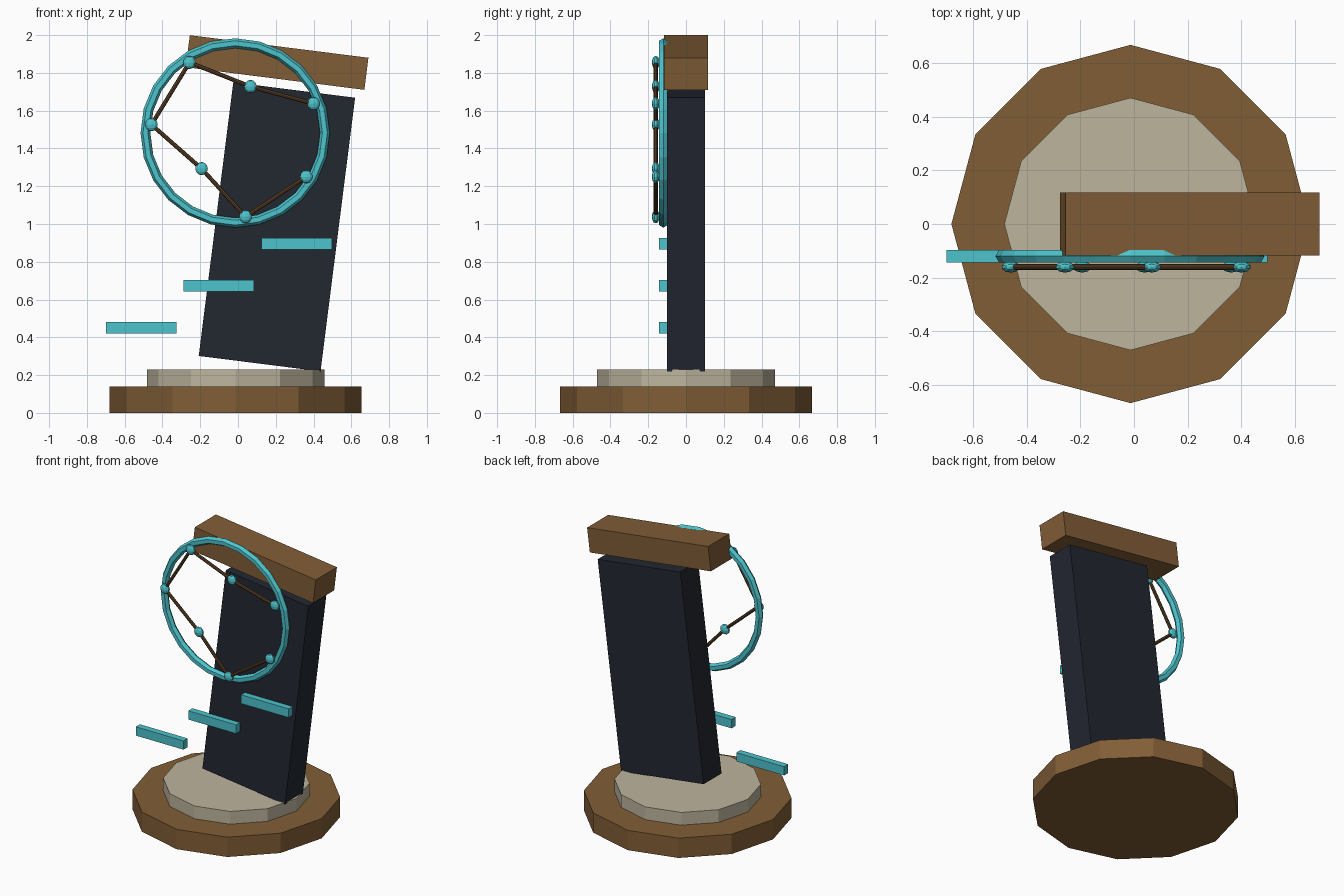
import bpy
from math import radians, pi
from mathutils import Vector

if "Cube" in bpy.data.objects:
    bpy.data.objects.remove(bpy.data.objects["Cube"])


def material(name, rgb):
    m = bpy.data.materials.new(name)
    m.diffuse_color = (*rgb, 1)
    m.use_nodes = True
    m.node_tree.nodes["Principled BSDF"].inputs["Base Color"].default_value = m.diffuse_color
    return m


BROWN = material("bronze", (0.22, 0.11, 0.037))
ROD = material("dark_bronze", (0.11, 0.055, 0.02))
STONE = material("pale_stone", (0.51, 0.46, 0.34))
DARK = material("dark_slate", (0.016, 0.02, 0.03))
CYAN = material("cyan", (0.075, 0.55, 0.61))


def finish(name, mat):
    o = bpy.context.object
    o.name = name
    o.data.materials.append(mat)
    return o


def disc(name, radius, z0, z1, mat):
    bpy.ops.mesh.primitive_cylinder_add(vertices=12, radius=radius, depth=z1 - z0,
                                        location=(-0.013, 0, (z0 + z1) / 2))
    return finish(name, mat)


def box(name, size, loc, mat, tilt=0):
    bpy.ops.mesh.primitive_cube_add(size=1, location=loc, rotation=(0, radians(tilt), 0))
    o = finish(name, mat)
    o.scale = size
    return o


def rod(name, a, b, radius, mat):
    d = b - a
    bpy.ops.mesh.primitive_cylinder_add(vertices=8, radius=radius, depth=d.length,
                                        location=(a + b) / 2,
                                        rotation=d.to_track_quat('Z', 'Y').to_euler())
    return finish(name, mat)


# Stepped round base
disc("base_plinth", 0.667, 0, 0.14, BROWN)
disc("base_step", 0.47, 0.14, 0.23, STONE)

# Leaning slab and the beam floating just above it
box("leaning_slab", (0.65, 0.20, 1.46), (0.206, 0, 0.985), DARK, 7.2)
box("top_beam", (0.953, 0.235, 0.171), (0.207, 0, 1.855), BROWN, 7.2)

# Ring on the front face
bpy.ops.mesh.primitive_torus_add(major_segments=24, minor_segments=6,
                                 major_radius=0.475, minor_radius=0.026,
                                 location=(-0.015, -0.12, 1.482), rotation=(pi / 2, 0, 0))
finish("front_ring", CYAN)

# Chain of flattened nodes joined by rods
path = [(0.40, 1.637), (0.066, 1.728), (-0.257, 1.855), (-0.458, 1.526),
        (-0.193, 1.293), (0.04, 1.039), (0.362, 1.25)]
points = [Vector((x, -0.16, z)) for x, z in path]
for i, p in enumerate(points):
    bpy.ops.mesh.primitive_uv_sphere_add(segments=10, ring_count=6, radius=0.035, location=p)
    finish(f"node_{i + 1}", CYAN).scale = (1, 0.6, 1)
for i, (a, b) in enumerate(zip(points, points[1:])):
    rod(f"link_{i + 1}", a, b, 0.011, ROD)

# Rising step bars
for i in range(3):
    box(f"step_bar_{i + 1}", (0.373, 0.046, 0.062),
        (-0.512 + 0.411 * i, -0.12, 0.45 + 0.223 * i), CYAN)
